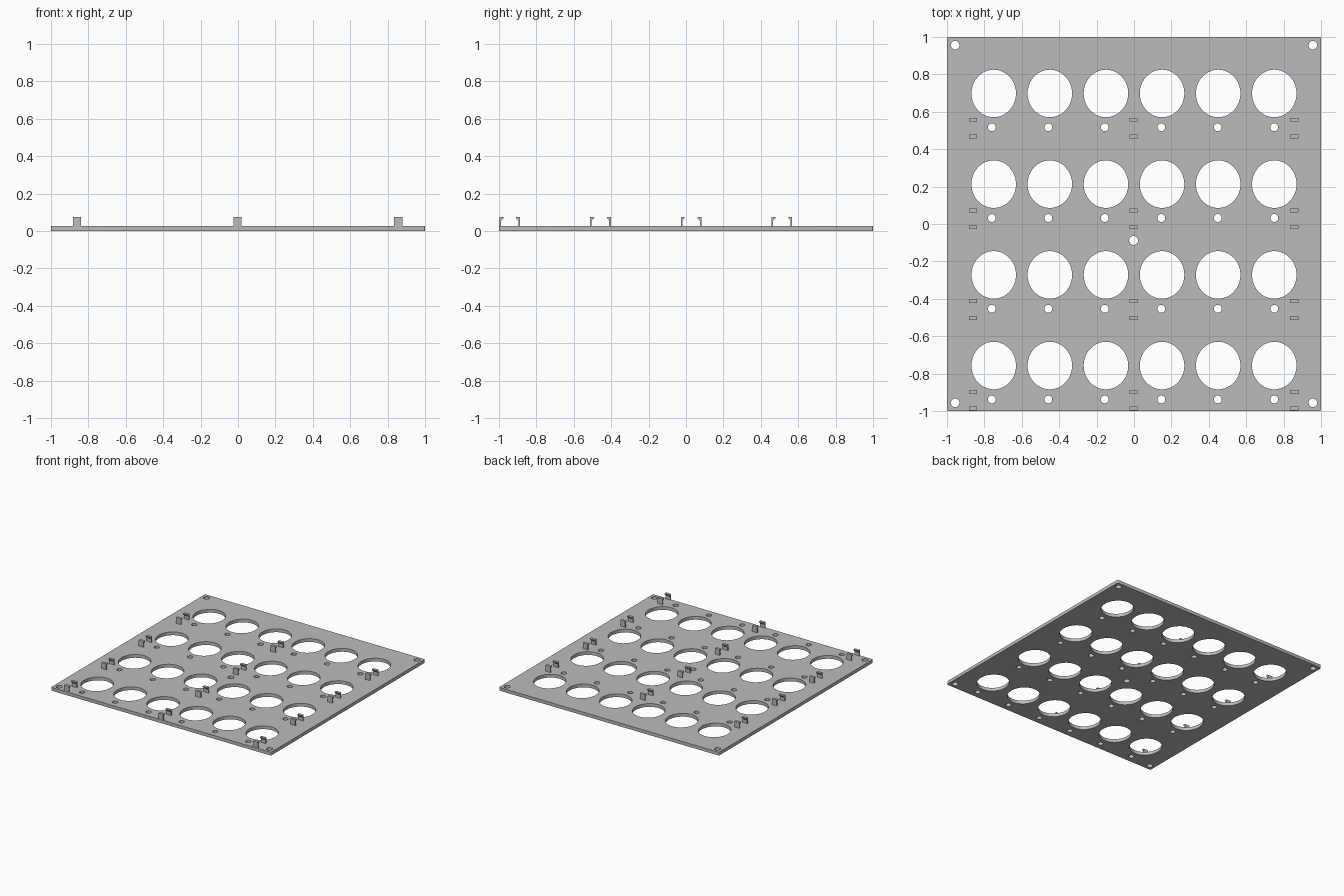
import bpy, bmesh, math

if "Cube" in bpy.data.objects:
    bpy.data.objects.remove(bpy.data.objects["Cube"])

PLATE_T = 0.027      # plate thickness
CLIP_TOP = 0.075     # height of the clips
ROW = 0.485          # spacing between rows
COL = 0.30           # spacing between columns

grey = bpy.data.materials.new("plain grey")
grey.diffuse_color = (0.5, 0.5, 0.5, 1)
grey.use_nodes = True
grey.node_tree.nodes["Principled BSDF"].inputs["Base Color"].default_value = grey.diffuse_color


def ellipse(cx, cy, rx, ry, n):
    return [(cx + rx * math.cos(2 * math.pi * i / n),
             cy + ry * math.sin(2 * math.pi * i / n)) for i in range(n)]


def rounded_square(half, r, n=4):
    pts = []
    for k, (sx, sy) in enumerate([(1, 1), (-1, 1), (-1, -1), (1, -1)]):
        for i in range(n + 1):
            a = math.pi / 2 * (k + i / n)
            pts.append((sx * (half - r) + r * math.cos(a),
                        sy * (half - r) + r * math.sin(a)))
    return pts


# Plate outline and every opening in it
loops = [rounded_square(1.0, 0.008)]
for r in range(4):
    for c in range(6):
        # large opening, slightly taller than wide
        loops.append(ellipse(-0.75 + c * COL, -0.757 + r * ROW, 0.119, 0.127, 64))
        # small pilot hole below it
        loops.append(ellipse(-0.76 + c * 0.302, -0.938 + r * ROW, 0.021, 0.021, 24))
# screw holes in the corners and the middle
for x, y in [(-1, -1), (1, -1), (1, 1), (-1, 1)]:
    loops.append(ellipse(x * 0.956, y * 0.956, 0.023, 0.023, 24))
loops.append(ellipse(-0.002, -0.088, 0.024, 0.024, 24))

# Perforated plate: filled flat curve given thickness, turned into a mesh
curve = bpy.data.curves.new("plate", 'CURVE')
curve.dimensions = '2D'
curve.fill_mode = 'BOTH'
curve.extrude = PLATE_T / 2
for pts in loops:
    s = curve.splines.new('POLY')
    s.points.add(len(pts) - 1)
    for p, (x, y) in zip(s.points, pts):
        p.co = (x, y, 0, 1)
    s.use_cyclic_u = True
plate = bpy.data.objects.new("plate", curve)
bpy.context.collection.objects.link(plate)
plate.select_set(True)
bpy.context.view_layer.objects.active = plate
bpy.ops.object.convert(target='MESH')
plate = bpy.context.object
for v in plate.data.vertices:
    v.co.z += PLATE_T / 2
bm = bmesh.new()
bm.from_mesh(plate.data)
bmesh.ops.remove_doubles(bm, verts=bm.verts, dist=1e-5)
bmesh.ops.recalc_face_normals(bm, faces=bm.faces)
bm.to_mesh(plate.data)
bm.free()
plate.data.materials.clear()
plate.data.materials.append(grey)
bpy.ops.object.shade_smooth_by_angle(angle=math.radians(30))

# Clip profile (distance inward from the outer face, height)
CLIP = [(0, PLATE_T - 0.005), (0.009, PLATE_T - 0.005), (0.009, 0.056),
        (0.021, 0.068), (0.021, CLIP_TOP), (0, CLIP_TOP)]


def clip(name, cx, y_outer, inward):
    bm = bmesh.new()
    face = bm.faces.new([bm.verts.new((cx - 0.022, y_outer + inward * d, z))
                         for d, z in CLIP])
    ext = bmesh.ops.extrude_face_region(bm, geom=[face])
    bmesh.ops.translate(bm, vec=(0.044, 0, 0),
                        verts=[g for g in ext["geom"] if isinstance(g, bmesh.types.BMVert)])
    bmesh.ops.recalc_face_normals(bm, faces=bm.faces)
    me = bpy.data.meshes.new(name)
    bm.to_mesh(me)
    bm.free()
    me.materials.append(grey)
    bpy.context.collection.objects.link(bpy.data.objects.new(name, me))


# Facing pairs of hooked clips, three per row
for r in range(4):
    y = -0.998 + r * ROW
    for c, x in enumerate((-0.861, -0.003, 0.857)):
        clip(f"front_clip_{r}_{c}", x, y, 1)
        clip(f"back_clip_{r}_{c}", x, y + 0.111, -1)
